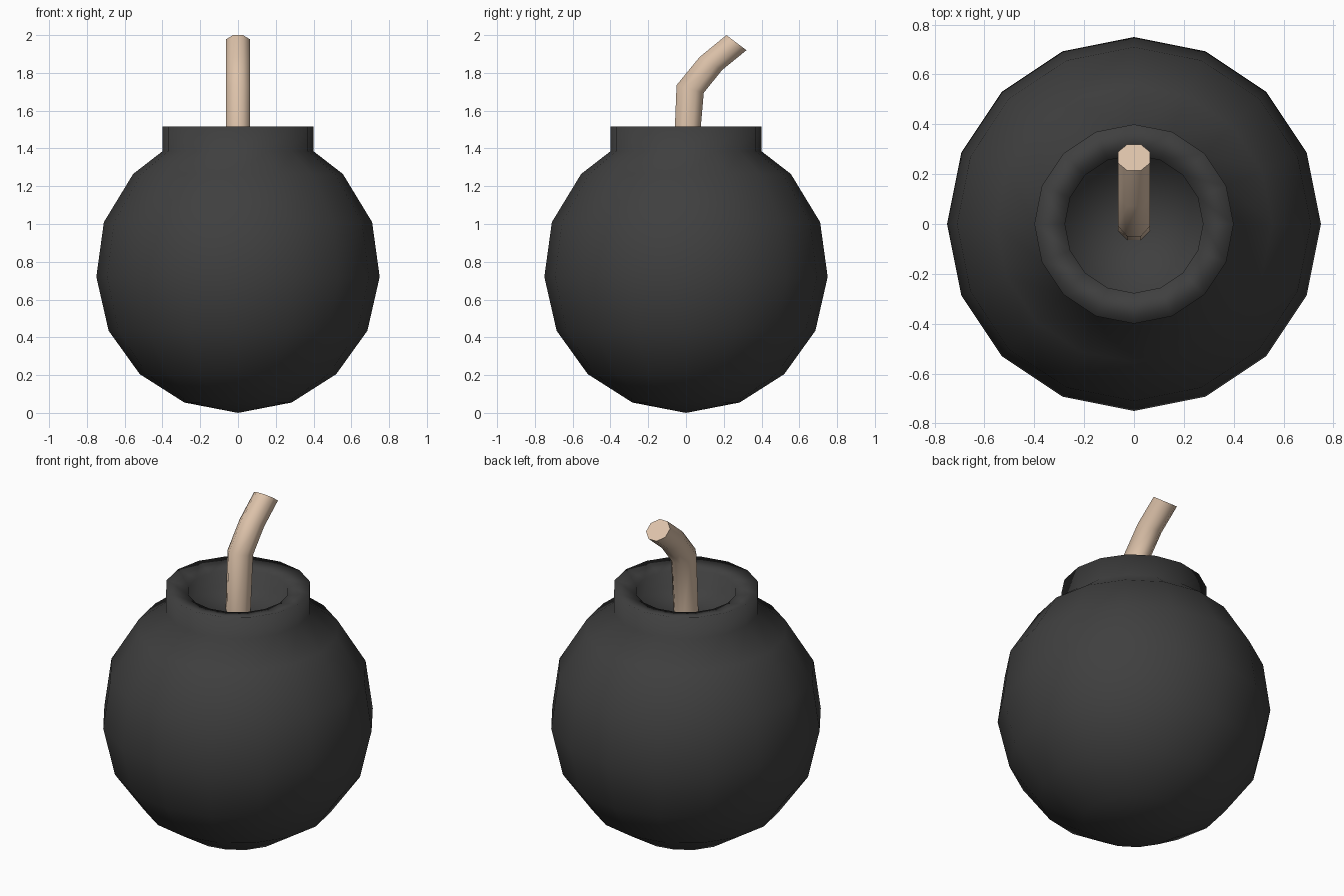
import bpy, bmesh
from math import sin, cos, pi, radians

if "Cube" in bpy.data.objects:
    bpy.data.objects.remove(bpy.data.objects["Cube"])


def material(name, color):
    mat = bpy.data.materials.new(name)
    mat.diffuse_color = (*color, 1)
    mat.use_nodes = True
    mat.node_tree.nodes["Principled BSDF"].inputs["Base Color"].default_value = mat.diffuse_color
    return mat


def loft(name, rings, mat, angle):
    """Skin a list of rings; a one-point ring closes as a fan."""
    bm = bmesh.new()
    loops = [[bm.verts.new(p) for p in ring] for ring in rings]
    for a, b in zip(loops, loops[1:]):
        n = max(len(a), len(b))
        for i in range(n):
            j = (i + 1) % n
            if len(a) == 1:
                bm.faces.new((a[0], b[j], b[i]))
            elif len(b) == 1:
                bm.faces.new((a[i], a[j], b[0]))
            else:
                bm.faces.new((a[i], a[j], b[j], b[i]))
    for end in (loops[0], loops[-1]):
        if len(end) > 1:
            bm.faces.new(end)
    bmesh.ops.recalc_face_normals(bm, faces=bm.faces)
    mesh = bpy.data.meshes.new(name)
    bm.to_mesh(mesh)
    bm.free()
    mesh.materials.append(mat)
    obj = bpy.data.objects.new(name, mesh)
    bpy.context.collection.objects.link(obj)
    bpy.ops.object.select_all(action='DESELECT')
    obj.select_set(True)
    bpy.context.view_layer.objects.active = obj
    bpy.ops.object.shade_smooth_by_angle(angle=radians(angle))
    return obj


def circle(r, z, sides=16):
    if r == 0:
        return [(0, 0, z)]
    return [(r * cos(2 * pi * i / sides), r * sin(2 * pi * i / sides), z)
            for i in range(sides)]


def tilted_ring(y, z, dy, dz, width=0.07, sides=8):
    # cross-section in the plane of x and the (dy, dz) direction
    k = 1 / cos(pi / sides)
    angles = [2 * pi * (i + 0.5) / sides for i in range(sides)]
    return [(width * cos(a), y + k * dy * sin(a), z + k * dz * sin(a))
            for a in angles]


# round shell with collar and recessed mouth, as (radius, height)
profile = [(0, 0), (0.284, 0.055), (0.52, 0.205), (0.685, 0.435),
           (0.75, 0.72), (0.71, 1.01), (0.555, 1.265), (0.40, 1.385),
           (0.40, 1.515), (0.277, 1.49), (0.277, 1.39), (0, 1.37)]
loft("shell", [circle(r, z) for r, z in profile],
     material("dark_iron", (0.05, 0.05, 0.05)), 180)

# bent fuse, as centre (y, z) and half-thickness direction (y, z)
path = [(0.0, 1.36, 0.065, 0.0), (0.022, 1.715, 0.072, -0.02),
        (0.132, 1.85, 0.06, -0.034), (0.267, 1.96, 0.053, -0.04)]
loft("fuse", [tilted_ring(*p) for p in path],
     material("cord", (0.72, 0.54, 0.40)), 50)
